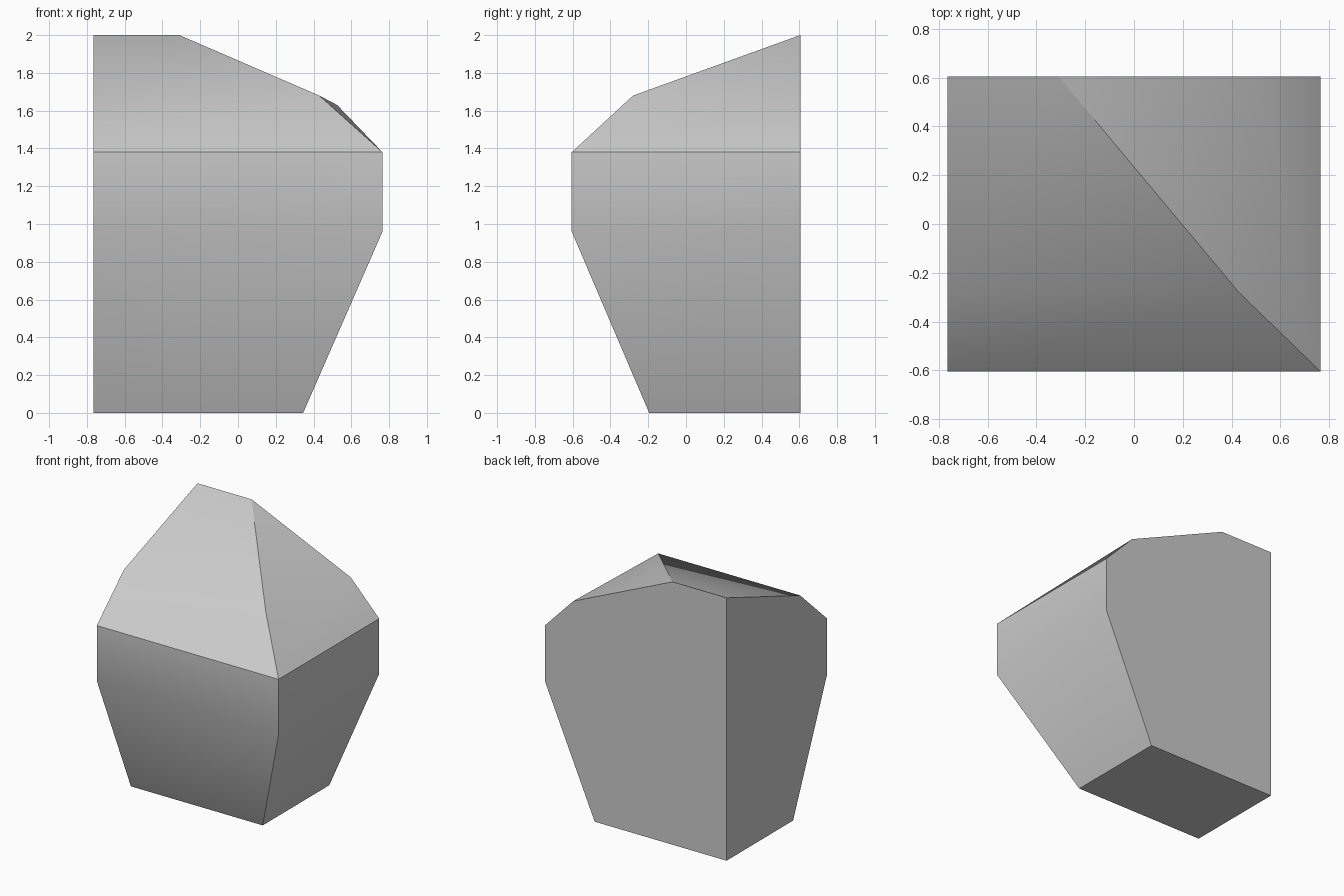
import bpy
import bmesh
import math

cube = bpy.data.objects.get("Cube")
if cube:
    bpy.data.objects.remove(cube, do_unlink=True)

LEFT, BACK = -0.765, 0.605

# Each level: front y, front height, front corner x, back corner x, back corner height
levels = [
    (-0.195, 0.0, 0.345, 0.345, 0.0),
    (-0.605, 0.96, 0.765, 0.765, 0.96),
    (-0.605, 1.38, 0.765, 0.765, 1.38),
    (-0.28, 1.68, 0.43, 0.525, 1.63),
    (BACK, 2.0, -0.31, -0.31, 2.0),
]

# Loft the four-cornered levels into a faceted rock
bm = bmesh.new()
rings = []
for front, zf, xf, xb, zb in levels:
    corners = [(LEFT, front, zf), (xf, front, zf), (xb, BACK, zb), (LEFT, BACK, zf)]
    rings.append([bm.verts.new(c) for c in corners])
bm.faces.new(rings[0][::-1])
for low, high in zip(rings, rings[1:]):
    for i in range(4):
        j = (i + 1) % 4
        bm.faces.new((low[i], low[j], high[j], high[i]))

# The top level closes onto the back wall, so its front and back corners merge
bmesh.ops.remove_doubles(bm, verts=bm.verts, dist=0.001)
bmesh.ops.recalc_face_normals(bm, faces=bm.faces)

mesh = bpy.data.meshes.new("rock")
bm.to_mesh(mesh)
bm.free()
rock = bpy.data.objects.new("rock", mesh)
bpy.context.collection.objects.link(rock)

# Plain grey stone
stone = bpy.data.materials.new("stone grey")
stone.use_nodes = True
colour = (0.6, 0.6, 0.6, 1.0)
stone.diffuse_color = colour
stone.node_tree.nodes["Principled BSDF"].inputs["Base Color"].default_value = colour
mesh.materials.append(stone)

# Soft shading across shallow bends, crisp main edges
bpy.ops.object.select_all(action="DESELECT")
rock.select_set(True)
bpy.context.view_layer.objects.active = rock
bpy.ops.object.shade_smooth_by_angle(angle=math.radians(30))
